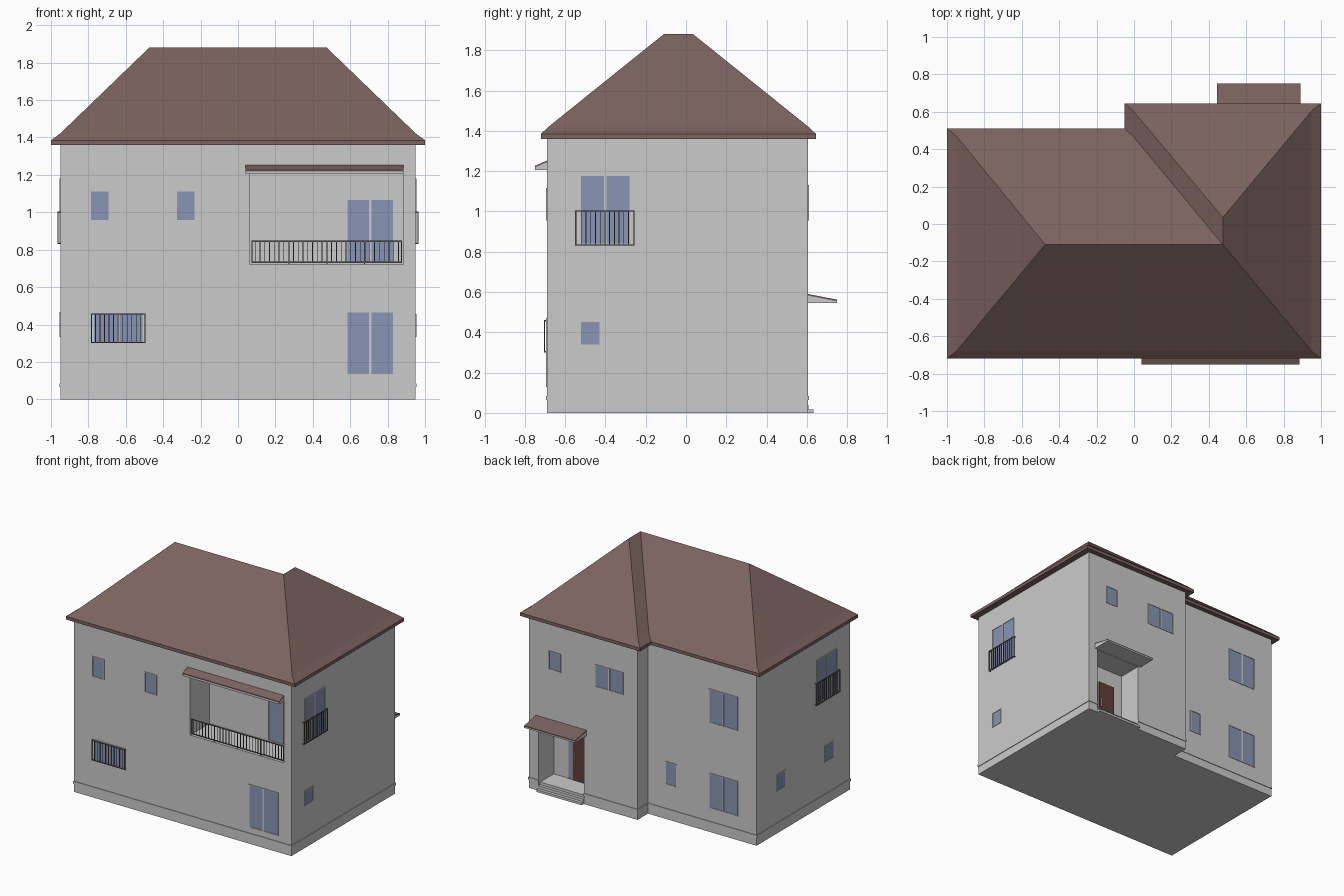
import bpy, bmesh
from mathutils import Vector

if "Cube" in bpy.data.objects:
    bpy.data.objects.remove(bpy.data.objects["Cube"])


def material(name, rgb):
    m = bpy.data.materials.new(name)
    m.diffuse_color = (*rgb, 1)
    m.use_nodes = True
    m.node_tree.nodes["Principled BSDF"].inputs["Base Color"].default_value = m.diffuse_color
    return m


ROOF = material("roof_brown", (0.2, 0.125, 0.118))
GLASS = material("window_blue", (0.25, 0.3, 0.46))
METAL = material("dark_metal", (0.12, 0.12, 0.12))
WOOD = material("door_brown", (0.12, 0.05, 0.045))


def finish(name, bm, mat=None):
    bmesh.ops.recalc_face_normals(bm, faces=bm.faces)
    me = bpy.data.meshes.new(name)
    bm.to_mesh(me)
    bm.free()
    ob = bpy.data.objects.new(name, me)
    bpy.context.collection.objects.link(ob)
    if mat:
        me.materials.append(mat)
    return ob


def add_box(bm, x0, x1, y0, y1, z0, z1):
    vs = bmesh.ops.create_cube(bm, size=1)["verts"]
    for v in vs:
        v.co = Vector(((x0 + x1) / 2 + v.co.x * (x1 - x0),
                       (y0 + y1) / 2 + v.co.y * (y1 - y0),
                       (z0 + z1) / 2 + v.co.z * (z1 - z0)))


def boxes(name, items, mat=None):
    bm = bmesh.new()
    for b in items:
        add_box(bm, *b)
    return finish(name, bm, mat)


def prism(name, pts, vec, mat=None):
    bm = bmesh.new()
    f = bm.faces.new([bm.verts.new(p) for p in pts])
    new = bmesh.ops.extrude_face_region(bm, geom=[f])["geom"]
    for v in new:
        if isinstance(v, bmesh.types.BMVert):
            v.co += Vector(vec)
    return finish(name, bm, mat)


# A wall is (axis of its normal, position, outward sign)
FRONT, BACK_L, BACK_R = ("y", -0.69, -1), ("y", 0.475, 1), ("y", 0.605, 1)
RIGHT, LEFT = ("x", 0.95, 1), ("x", -0.95, -1)
LOGGIA, PORCH = ("y", -0.45, -1), ("y", 0.415, 1)


def on_wall(wall, u0, u1, z0, z1, d0, d1):
    axis, p, s = wall
    a, b = sorted((p + s * d0, p + s * d1))
    return (u0, u1, a, b, z0, z1) if axis == "y" else (a, b, u0, u1, z0, z1)


def window(name, wall, u0, u1, z0, z1, panes=1):
    gap, t, d = 0.012, 0.006, 0.005
    w = (u1 - u0 - gap * (panes - 1)) / panes
    boxes(name + "_glass", [on_wall(wall, u0 + i * (w + gap), u0 + i * (w + gap) + w,
                                    z0, z1, -0.002, 0.0015) for i in range(panes)], GLASS)
    bars = [(u0 - t, u0, z0 - t, z1 + t), (u1, u1 + t, z0 - t, z1 + t),
            (u0, u1, z0 - t, z0), (u0, u1, z1, z1 + t)]
    bars += [(u0 + i * (w + gap) - gap, u0 + i * (w + gap), z0, z1) for i in range(1, panes)]
    boxes(name + "_frame", [on_wall(wall, *b, -0.002, d) for b in bars])


def railing(name, wall, u0, u1, z0, z1, d, n, margin, posts=0, returns=True):
    t = 0.006
    it = [on_wall(wall, u0, u1, z, z + t, d - t, d) for z in (z0, z1 - t)]
    it += [on_wall(wall, u, u + t, z0, z1, d - t, d) for u in (u0, u1 - t)]
    if returns:
        it += [on_wall(wall, u, u + t, z, z + t, 0, d)
               for u in (u0, u1 - t) for z in (z0, z1 - t)]
    for i in range(n):
        u = u0 + margin + (u1 - u0 - 2 * margin) * i / (n - 1)
        it.append(on_wall(wall, u - 0.002, u + 0.002, z0, z1, d - 0.005, d - 0.001))
    for i in range(1, posts):
        u = u0 + (u1 - u0) * i / posts
        it.append(on_wall(wall, u - 0.003, u + 0.003, z0 - 0.01, z1, d - t, d))
    boxes(name, it, METAL)


# House body: stepped footprint with the balcony and porch cut out
plan = [(-0.95, -0.69), (0.95, -0.69), (0.95, 0.605), (0, 0.605), (0, 0.475), (-0.95, 0.475)]
body = prism("house_walls", [(x, y, 0) for x, y in plan], (0, 0, 1.365))
for nm, b in (("balcony_cutter", (0.065, 0.885, -0.8, -0.45, 0.72, 1.205)),
              ("porch_cutter", (0.47, 0.865, 0.415, 0.8, -0.1, 0.54))):
    cutter = boxes(nm, [b])
    cutter.hide_render = True
    mod = body.modifiers.new(nm, "BOOLEAN")
    mod.operation, mod.solver, mod.object = "DIFFERENCE", "EXACT", cutter
    bpy.context.view_layer.objects.active = body
    bpy.ops.object.modifier_apply(modifier=nm)
    bpy.data.objects.remove(cutter)

# Plinth moulding round the base, open at the porch
e, z0, z1 = 0.005, 0.065, 0.085
boxes("plinth_band", [
    (-0.95 - e, 0.95 + e, -0.69 - e, -0.69, z0, z1),
    (0.95, 0.95 + e, -0.69, 0.605, z0, z1),
    (0.865, 0.95 + e, 0.605, 0.605 + e, z0, z1),
    (-e, 0.47, 0.605, 0.605 + e, z0, z1),
    (-e, 0, 0.475, 0.605, z0, z1),
    (-0.95 - e, -e, 0.475, 0.475 + e, z0, z1),
    (-0.95 - e, -0.95, -0.69, 0.475, z0, z1)])

# Hipped roof: fascia, slight flare at the eaves, then the main slopes
eave = [(-1, -0.72), (1, -0.72), (1, 0.645), (-0.05, 0.645), (-0.05, 0.51), (-1, 0.51)]
inner = [(-0.95, -0.68), (0.95, -0.68), (0.95, 0.605), (-0.005, 0.605), (-0.005, 0.47), (-0.95, 0.47)]
bm = bmesh.new()
rings = [[bm.verts.new((x, y, z)) for x, y in pts]
         for pts, z in ((eave, 1.36), (eave, 1.385), (inner, 1.422))]
r1, r2, r3 = [bm.verts.new((x, y, 1.88)) for x, y in
              ((-0.475, -0.11), (0.475, -0.11), (0.475, 0.035))]
bm.faces.new(rings[0][::-1])
for lo, hi in zip(rings, rings[1:]):
    for i in range(6):
        j = (i + 1) % 6
        bm.faces.new((lo[i], lo[j], hi[j], hi[i]))
a, b, c, d, f, g = rings[2]
for face in ((a, b, r2, r1), (b, c, r3, r2), (c, d, r3), (d, f, r2, r3), (f, g, r1, r2), (g, a, r1)):
    bm.faces.new(face)
finish("hip_roof", bm, ROOF)


# Lean-to canopies over the balcony and the porch
def canopy(name, x0, x1, yw, yo, ztop, zout, zbot):
    t, w = 0.008, (x1 - x0, 0, 0)
    prism(name + "_base", [(x0, yw, zbot), (x0, yo, zbot), (x0, yo, zout - t), (x0, yw, ztop - t)], w)
    prism(name + "_tiles", [(x0, yw, ztop - t), (x0, yo, zout - t), (x0, yo, zout), (x0, yw, ztop)], w, ROOF)


canopy("balcony_canopy", 0.04, 0.885, -0.69, -0.75, 1.252, 1.226, 1.205)
canopy("porch_canopy", 0.445, 0.89, 0.605, 0.75, 0.59, 0.562, 0.545)

# Porch floor, steps, door with sidelight and handle
boxes("porch_steps", [(0.47, 0.865, 0.41, 0.585, 0, 0.06),
                      (0.47, 0.865, 0.585, 0.608, 0, 0.04),
                      (0.47, 0.865, 0.608, 0.632, 0, 0.018)])
boxes("front_door", [on_wall(PORCH, 0.55, 0.695, 0.06, 0.41, -0.002, 0.008)], WOOD)
boxes("door_handle", [on_wall(PORCH, 0.672, 0.68, 0.2, 0.27, 0.008, 0.018)])
window("door_sidelight", PORCH, 0.703, 0.735, 0.066, 0.404)

# Windows
for args in (
        ("front_upper_window_a", FRONT, -0.785, -0.692, 0.96, 1.11),
        ("front_upper_window_b", FRONT, -0.325, -0.232, 0.96, 1.11),
        ("front_lower_window", FRONT, -0.77, -0.51, 0.305, 0.455, 2),
        ("terrace_door", FRONT, 0.585, 0.83, 0.135, 0.465, 2),
        ("balcony_door", LOGGIA, 0.585, 0.83, 0.73, 1.065, 2),
        ("right_lower_window", RIGHT, -0.52, -0.43, 0.34, 0.45),
        ("left_lower_window_a", LEFT, -0.48, -0.38, 0.34, 0.46),
        ("left_lower_window_b", LEFT, 0.125, 0.215, 0.34, 0.46),
        ("back_upper_window_a", BACK_L, -0.78, -0.54, 0.87, 1.125, 2),
        ("back_lower_window_a", BACK_L, -0.78, -0.54, 0.195, 0.46, 2),
        ("back_lower_window_b", BACK_L, -0.25, -0.16, 0.28, 0.45),
        ("back_upper_window_b", BACK_R, 0.13, 0.365, 0.96, 1.125, 2),
        ("back_upper_window_c", BACK_R, 0.675, 0.77, 0.99, 1.125)):
    window(*args)

# Side windows with small guard rails
for nm, wall in (("right", RIGHT), ("left", LEFT)):
    window(nm + "_upper_window", wall, -0.52, -0.28, 0.84, 1.175, 2)
    railing(nm + "_guard_rail", wall, -0.55, -0.255, 0.83, 1.005, 0.016, 11, 0.03)

# Front window grille and balcony railing
railing("window_grille", FRONT, -0.787, -0.495, 0.3, 0.46, 0.016, 11, 0.025)
railing("balcony_railing", FRONT, 0.072, 0.878, 0.73, 0.848, -0.004, 31, 0.02, 4, False)
